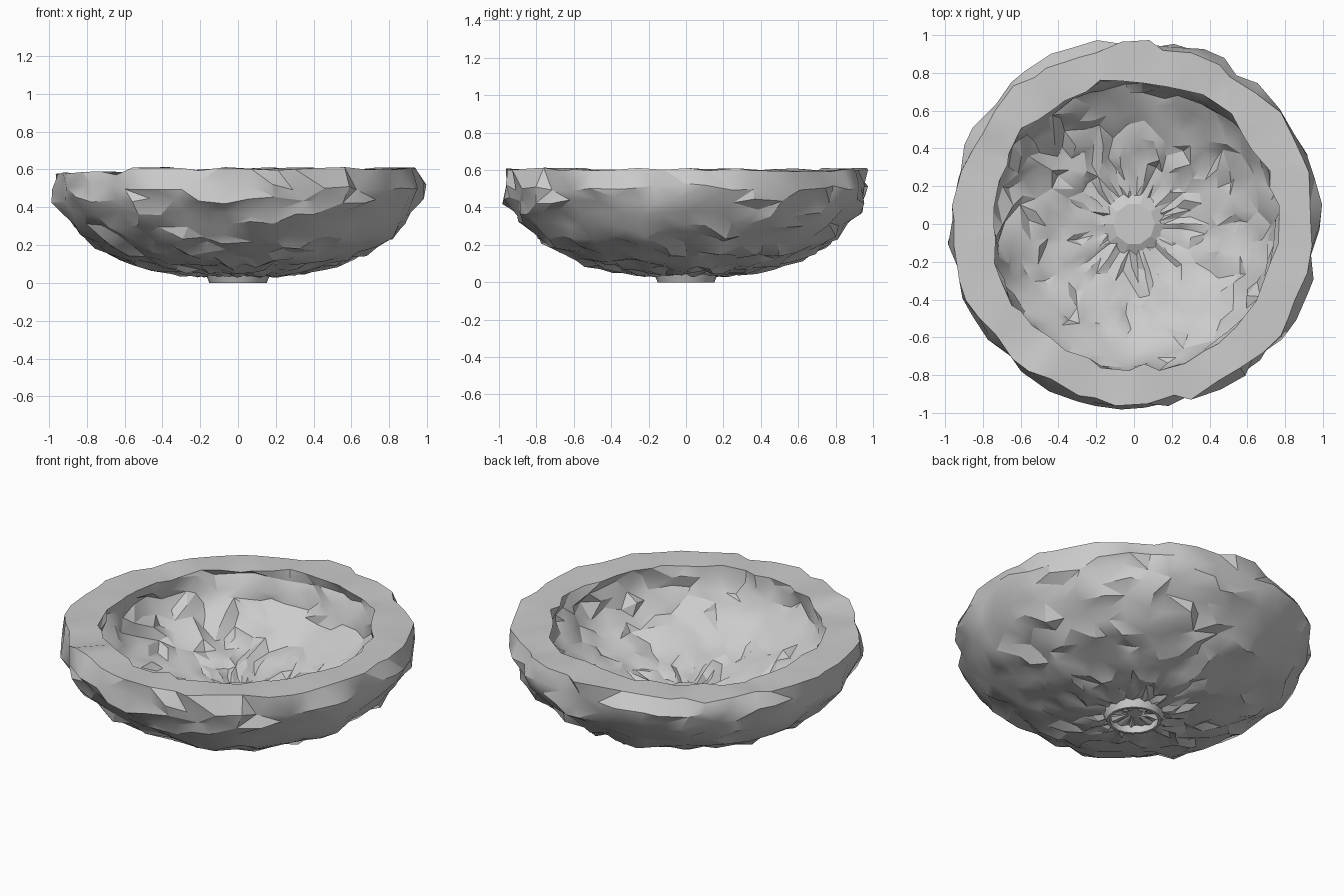
import bpy, bmesh, math, random

if "Cube" in bpy.data.objects:
    bpy.data.objects.remove(bpy.data.objects["Cube"])
random.seed(23)
SEG = 46


def finish(bm, name, angle):
    bmesh.ops.recalc_face_normals(bm, faces=bm.faces)
    me = bpy.data.meshes.new(name)
    bm.to_mesh(me)
    bm.free()
    ob = bpy.data.objects.new(name, me)
    bpy.context.collection.objects.link(ob)
    bpy.ops.object.select_all(action='DESELECT')
    ob.select_set(True)
    bpy.context.view_layer.objects.active = ob
    bpy.ops.object.shade_smooth_by_angle(angle=math.radians(angle))
    return ob


def lathe(name, profile, seg, rough=0.0, twist=0.0, closed=False, angle=30):
    """Revolve an (r, z) profile, with optional hewn roughness."""
    bm = bmesh.new()
    rings = []
    for r, z in profile:
        ring = []
        rim = z > 0.58
        k = min(1.0, 0.5 + r) if r > 0.1 else 0.3       # calmer near the centre
        for i in range(seg):
            a = 2 * math.pi * (i + random.uniform(-twist, twist)) / seg
            rr = r + random.uniform(-rough, rough) * k
            zz = z + random.uniform(-rough, rough) * (0.4 if rim else 0.8 * k)
            if rim and 0.31 < i / seg < 0.65:           # chipped, lower stretch of rim
                zz -= 0.022
            ring.append(bm.verts.new((rr * math.cos(a), rr * math.sin(a), zz)))
        rings.append(ring)
    n = len(rings)
    for k in range(n if closed else n - 1):
        p, q = rings[k], rings[(k + 1) % n]
        for i in range(seg):
            j = (i + 1) % seg
            bm.faces.new((p[i], p[j], q[j], q[i]))
    if not closed:
        bm.faces.new(rings[0])
        bm.faces.new(rings[-1])
    # split quads so the rough surface breaks into facets
    if rough:
        bmesh.ops.triangulate(bm, faces=bm.faces[:])
    return finish(bm, name, angle)


# Thick hewn bowl shell: outside, flat rim, inside
outer = [(0.04, 0.05), (0.14, 0.042), (0.21, 0.04), (0.29, 0.048), (0.37, 0.062),
         (0.45, 0.08), (0.53, 0.101), (0.61, 0.127), (0.685, 0.16), (0.755, 0.20),
         (0.82, 0.247), (0.88, 0.305), (0.93, 0.37), (0.965, 0.437),
         (0.977, 0.51), (0.952, 0.602)]
inner = [(0.762, 0.602), (0.768, 0.54), (0.755, 0.478), (0.72, 0.415), (0.67, 0.36),
         (0.605, 0.313), (0.535, 0.275), (0.46, 0.243), (0.385, 0.216),
         (0.31, 0.195), (0.235, 0.182), (0.14, 0.172), (0.04, 0.17)]
lathe("bowl_shell", outer + inner, SEG, rough=0.026, twist=0.3, closed=False, angle=27)

# Faceted knob in the middle of the floor
lathe("centre_knob", [(0.15, 0.13), (0.17, 0.17), (0.11, 0.2)], 10, angle=15)

# Shallow hollow foot ring
lathe("foot_ring", [(0.152, 0.0), (0.172, 0.05), (0.14, 0.05), (0.135, 0.0)],
      20, closed=True)
